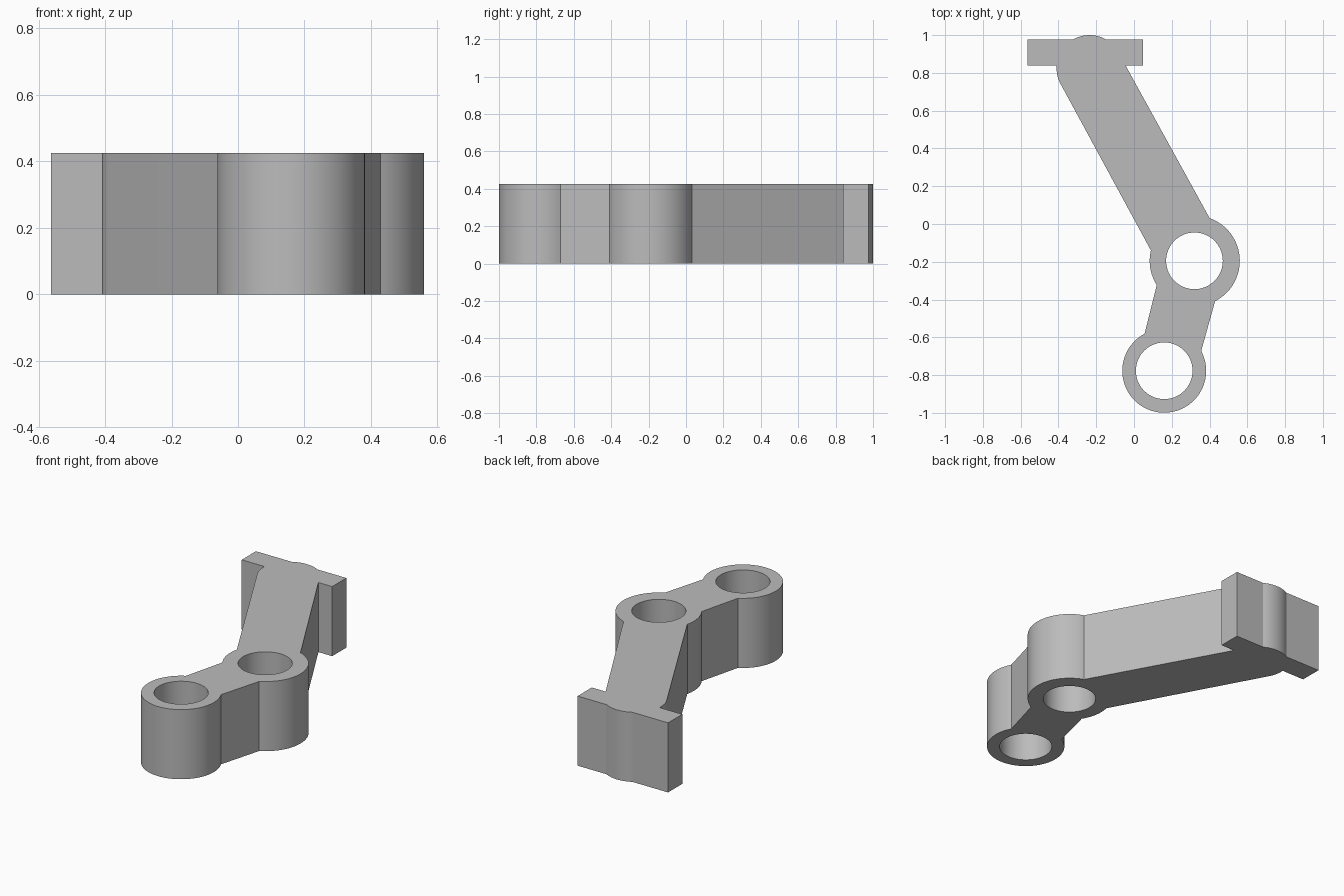
import bpy, bmesh, math

cube = bpy.data.objects.get("Cube")
if cube:
    bpy.data.objects.remove(cube, do_unlink=True)

HEIGHT = 0.425
HOLE = 0.15
LOWER = (0.16, -0.777)    # lower ring centre
UPPER = (0.32, -0.195)    # upper ring centre
HEAD = (-0.235, 0.825)    # rounded arm end
PLATE_FRONT, PLATE_BACK = 0.84, 0.977


def arc(centre, radius, start, end, step=math.radians(4)):
    """Counter-clockwise arc between the directions of two points."""
    a = math.atan2(start[1] - centre[1], start[0] - centre[0])
    b = math.atan2(end[1] - centre[1], end[0] - centre[0])
    sweep = (b - a) % math.tau
    n = max(3, round(sweep / step))
    return [(centre[0] + radius * math.cos(a + sweep * i / n),
             centre[1] + radius * math.sin(a + sweep * i / n))
            for i in range(n + 1)]


def circle(centre, radius, n=72):
    return [(centre[0] + radius * math.cos(math.tau * i / n),
             centre[1] + radius * math.sin(math.tau * i / n)) for i in range(n)]


# Outer outline: lower ring, web, upper ring, arm, end plate with bulge, back down
outline = arc(LOWER, 0.222, (0.055, -0.58), (0.36, -0.67))
outline += arc(UPPER, 0.24, (0.43, -0.41), (0.40, 0.03))
outline += [(-0.045, PLATE_FRONT), (0.048, PLATE_FRONT), (0.048, PLATE_BACK)]
outline += arc(HEAD, 0.175, (-0.148, PLATE_BACK), (-0.322, PLATE_BACK))
outline += [(-0.563, PLATE_BACK), (-0.563, PLATE_FRONT)]
outline += arc(HEAD, 0.175, (-0.409, PLATE_FRONT), (-0.39, 0.743))
outline += arc(UPPER, 0.237, (0.09, -0.14), (0.125, -0.32))

# Filled, extruded profile with the two bores
curve = bpy.data.curves.new("linkage_arm", "CURVE")
curve.dimensions = "2D"
curve.fill_mode = "BOTH"
curve.extrude = HEIGHT / 2
for points in (outline, circle(LOWER, HOLE), circle(UPPER, HOLE)):
    spline = curve.splines.new("POLY")
    spline.points.add(len(points) - 1)
    for p, (x, y) in zip(spline.points, points):
        p.co = (x, y, HEIGHT / 2, 1)
    spline.use_cyclic_u = True

arm = bpy.data.objects.new("linkage_arm", curve)
bpy.context.collection.objects.link(arm)
arm.location.z = HEIGHT / 2
bpy.ops.object.select_all(action="DESELECT")
arm.select_set(True)
bpy.context.view_layer.objects.active = arm
bpy.ops.object.convert(target="MESH")
arm = bpy.context.object

# Weld caps to walls and seat the part on the ground
bm = bmesh.new()
bm.from_mesh(arm.data)
bmesh.ops.remove_doubles(bm, verts=bm.verts, dist=0.0005)
bmesh.ops.recalc_face_normals(bm, faces=bm.faces)
lowest = min(v.co.z for v in bm.verts)
bmesh.ops.translate(bm, verts=bm.verts, vec=(0, 0, -lowest))
bm.to_mesh(arm.data)
bm.free()
arm.location.z = 0

# Single grey finish
grey = bpy.data.materials.new("plain grey")
grey.use_nodes = True
colour = (0.5, 0.5, 0.5, 1)
grey.diffuse_color = colour
grey.node_tree.nodes["Principled BSDF"].inputs["Base Color"].default_value = colour
arm.data.materials.clear()
arm.data.materials.append(grey)

bpy.ops.object.shade_smooth_by_angle(angle=math.radians(20))
